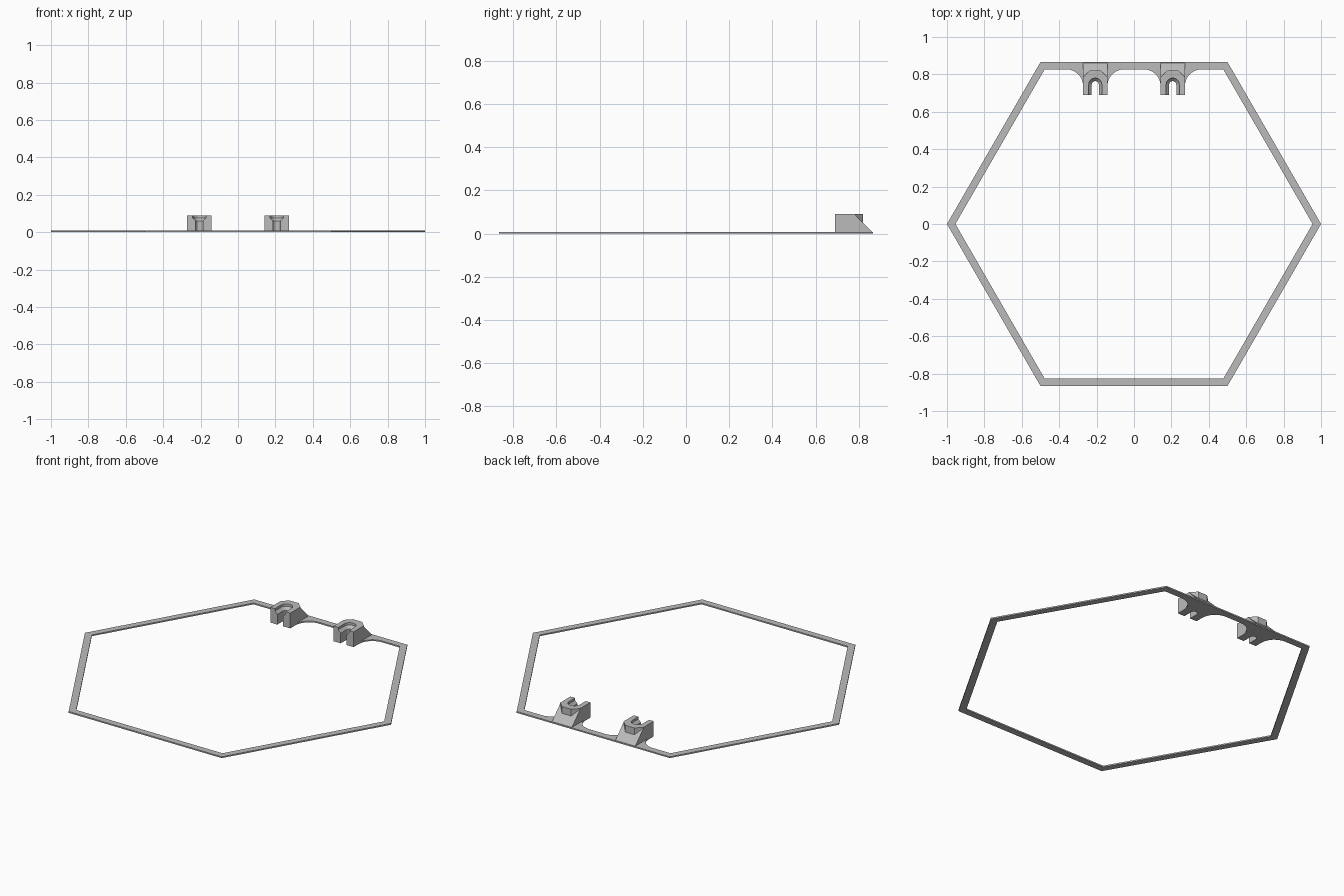
import bpy
from math import sin, cos, pi

cube = bpy.data.objects.get("Cube")
if cube:
    bpy.data.objects.remove(cube)

grey = bpy.data.materials.new("plain grey")
grey.use_nodes = True
COLOUR = (0.5, 0.5, 0.5, 1)
grey.diffuse_color = COLOUR
grey.node_tree.nodes["Principled BSDF"].inputs["Base Color"].default_value = COLOUR

THICK = 0.008            # frame thickness
INNER = 0.827            # inside edge of the frame's back bar
HALF, FRONT, BACK, TOP = 0.065, 0.69, 0.82, 0.09   # clip size
CLIP_X = 0.207


def add_object(name, verts, faces):
    mesh = bpy.data.meshes.new(name)
    mesh.from_pydata(verts, [], faces)
    mesh.materials.append(grey)
    obj = bpy.data.objects.new(name, mesh)
    bpy.context.collection.objects.link(obj)
    return obj


def loft(name, rings):
    """Closed solid through rings of equal length, counter-clockwise, going up."""
    n = len(rings[0])
    faces = [tuple(reversed(range(n))),
             tuple(range(n * (len(rings) - 1), n * len(rings)))]
    for r in range(len(rings) - 1):
        for i in range(n):
            a, b = r * n + i, r * n + (i + 1) % n
            faces.append((a, b, b + n, a + n))
    return add_object(name, [v for ring in rings for v in ring], faces)


def prism(name, outline, z0, z1):
    return loft(name, [[(x, y, z) for x, y in outline] for z in (z0, z1)])


def boolean(obj, cutter, operation):
    mod = obj.modifiers.new(operation, 'BOOLEAN')
    mod.object, mod.operation, mod.solver = cutter, operation, 'EXACT'
    bpy.context.view_layer.objects.active = obj
    bpy.ops.object.modifier_apply(modifier=mod.name)
    bpy.data.objects.remove(cutter)


# Hexagonal frame
verts = [(r * cos(i * pi / 3), r * sin(i * pi / 3), z)
         for r, z in ((1, 0), (1, THICK), (INNER / sin(pi / 3), THICK),
                      (INNER / sin(pi / 3), 0)) for i in range(6)]
faces = [(k * 6 + i, k * 6 + (i + 1) % 6,
          (k + 1) % 4 * 6 + (i + 1) % 6, (k + 1) % 4 * 6 + i)
         for k in range(4) for i in range(6)]
add_object("hexagon_frame", verts, faces)

# Clip post with chamfered back corners
c = 0.035
clip = prism("left_clip", [(-HALF, FRONT), (HALF, FRONT), (HALF, BACK - c),
                           (HALF - c, BACK), (c - HALF, BACK), (-HALF, BACK - c)], 0, TOP)

# Sloping brace behind the post
side = [(FRONT, 0), (0.862, 0), (0.862, THICK), (0.78, TOP), (FRONT, TOP)]
brace = loft("brace", [[(x, y, z) for y, z in side] for x in (-HALF, HALF)])
boolean(clip, brace, 'UNION')


# U-shaped slot, wider at the top with a tapered step
def slot_ring(r, z, steps=16):
    arc = [(r * cos(i * pi / steps), 0.745 + r * sin(i * pi / steps), z)
           for i in range(steps + 1)]
    return [(-r, FRONT - 0.1, z), (r, FRONT - 0.1, z)] + arc


slot = loft("slot", [slot_ring(0.019, -0.02), slot_ring(0.019, 0.06),
                     slot_ring(0.035, 0.076), slot_ring(0.035, 0.12)])
boolean(clip, slot, 'DIFFERENCE')
clip.location.x = CLIP_X

other = clip.copy()
other.data = clip.data.copy()
other.name = "right_clip"
other.location.x = -CLIP_X
bpy.context.collection.objects.link(other)

# Thin curved webs joining the clips to the frame
R = 0.09
for name, x in (("left", CLIP_X), ("right", -CLIP_X)):
    for part, s in (("outer", 1), ("inner", -1)):
        if name == "right":
            s = -s
        outline = [(x + s * HALF, INNER)]
        for i in range(13):
            a = pi - i * pi / 24
            outline.append((x + s * (HALF + R + R * cos(a)), INNER - R + R * sin(a)))
        if s < 0:
            outline.reverse()
        prism(f"{name}_{part}_web", outline, 0, THICK)
